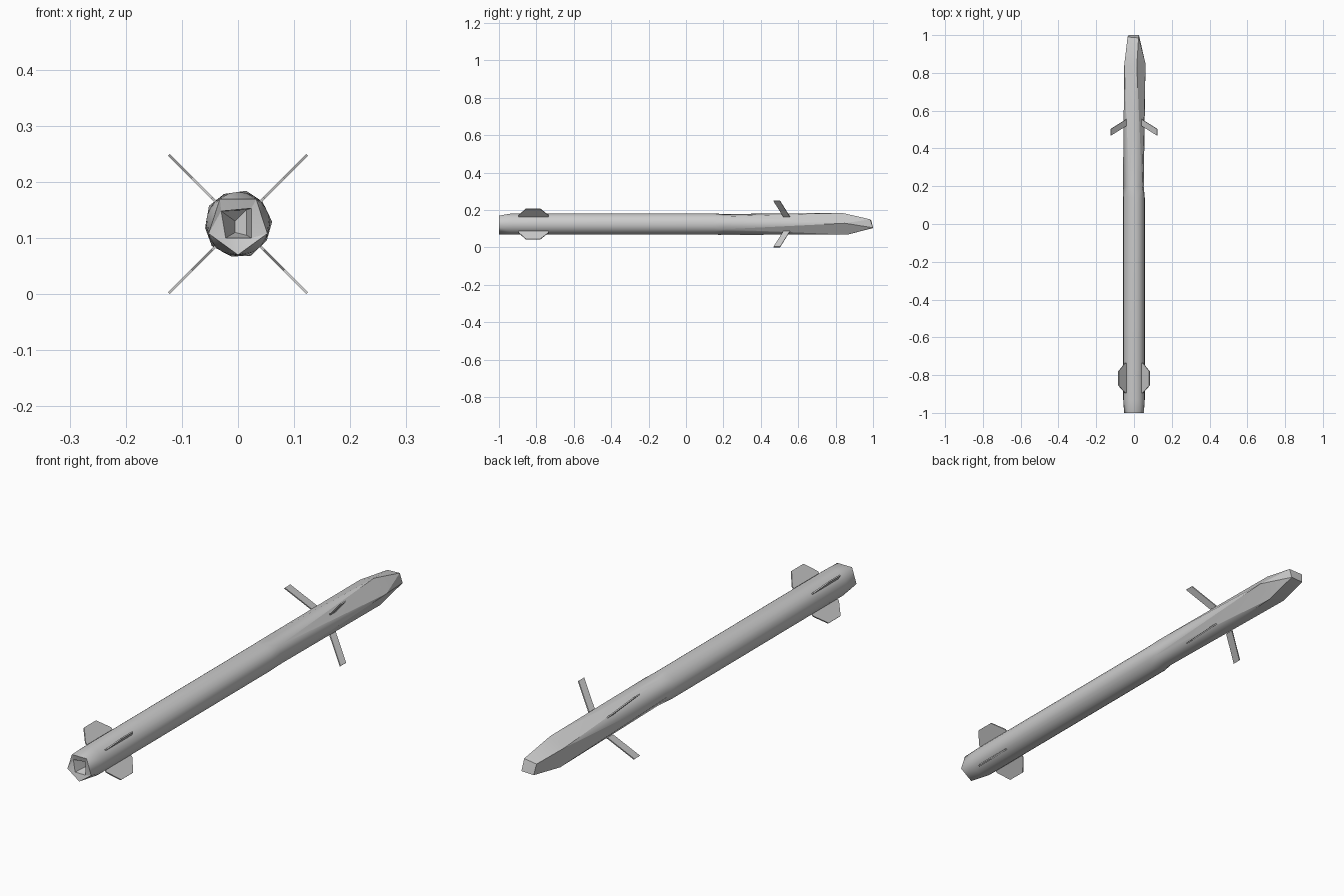
import bpy, bmesh, math
from mathutils import Vector

if "Cube" in bpy.data.objects:
    bpy.data.objects.remove(bpy.data.objects["Cube"])

CZ = 0.125  # height of the long axis


def ring(n, r, y, start=0.0):
    return [Vector((r * math.cos(math.radians(start) + 2 * math.pi * i / n), y,
                    CZ + r * math.sin(math.radians(start) + 2 * math.pi * i / n)))
            for i in range(n)]


def segment(bm, a, b, cap_b=False):
    """Skin two rings with their convex hull, leaving the end caps open."""
    tmp = bmesh.new()
    va = [tmp.verts.new(p) for p in a]
    vb = [tmp.verts.new(p) for p in b]
    bmesh.ops.convex_hull(tmp, input=va + vb)
    sa = {tuple(round(c, 5) for c in p) for p in a}
    sb = {tuple(round(c, 5) for c in p) for p in b}
    for f in tmp.faces:
        pts = [v.co.copy() for v in f.verts]
        keys = {tuple(round(c, 5) for c in p) for p in pts}
        if keys <= sa or (keys <= sb and not cap_b):
            continue
        bm.faces.new([bm.verts.new(p) for p in pts])
    tmp.free()


def finish(bm, name):
    bmesh.ops.remove_doubles(bm, verts=bm.verts, dist=1e-4)
    bmesh.ops.recalc_face_normals(bm, faces=bm.faces)
    me = bpy.data.meshes.new(name)
    bm.to_mesh(me)
    bm.free()
    ob = bpy.data.objects.new(name, me)
    bpy.context.collection.objects.link(ob)
    return ob


# Body: recessed nozzle, five-sided tail, round tube, twisted five-sided nose
nozzle_in = [Vector((x, -0.95, z)) for x, z in
             ((-0.005, 0.11), (0.015, 0.105), (0.015, 0.15), (-0.005, 0.13))]
nozzle_lip = [Vector((x, -0.995, z)) for x, z in
              ((-0.022, 0.10), (0.024, 0.10), (0.024, 0.153), (-0.03, 0.148))]
tail = ring(5, 0.055, -1.0, 54)
tube_back = ring(24, 0.057, -0.93)
tube_front = ring(24, 0.057, 0.14)
collar = ring(5, 0.059, 0.2, 43)
shoulder = ring(5, 0.061, 0.85, 76)
for p in shoulder:
    p.y += (CZ - p.z) * 0.25
tip = [Vector(p) for p in ((-0.034, 0.99, 0.145), (0.024, 0.985, 0.15),
                           (0.026, 1.0, 0.105), (-0.028, 1.0, 0.103))]

bm = bmesh.new()
segment(bm, nozzle_lip, nozzle_in, cap_b=True)
segment(bm, tail, nozzle_lip)
segment(bm, tail, tube_back)
segment(bm, tube_back, tube_front)
segment(bm, tube_front, collar)
segment(bm, collar, shoulder)
segment(bm, shoulder, tip, cap_b=True)
body = finish(bm, "body")
bpy.context.view_layer.objects.active = body
body.select_set(True)
bpy.ops.object.shade_smooth_by_angle(angle=math.radians(20))


# Fins: flat plates given as (distance from axis, y), set on the diagonals
def fin(name, outline, angle, t=0.005):
    out = Vector((math.cos(angle), 0, math.sin(angle)))
    side = Vector((-math.sin(angle), 0, math.cos(angle))) * t / 2
    base = [out * r + Vector((0, y, CZ)) for r, y in outline]
    bm = bmesh.new()
    lo = [bm.verts.new(p - side) for p in base]
    hi = [bm.verts.new(p + side) for p in base]
    bm.faces.new(lo)
    bm.faces.new(hi[::-1])
    for i in range(len(base)):
        j = (i + 1) % len(base)
        bm.faces.new((lo[i], lo[j], hi[j], hi[i]))
    finish(bm, name)


front_fin = ((0.057, 0.55), (0.174, 0.507), (0.174, 0.468), (0.067, 0.505), (0.057, 0.53))
front_fin = ((0.057, 0.555), (0.068, 0.55), (0.174, 0.503), (0.174, 0.468), (0.057, 0.52))
rear_fin = ((0.057, -0.735), (0.066, -0.735), (0.116, -0.78), (0.116, -0.855),
            (0.066, -0.895), (0.057, -0.895))
for i in range(4):
    a = math.radians(45 + 90 * i)
    fin(f"front_fin_{i + 1}", front_fin, a)
    fin(f"rear_fin_{i + 1}", rear_fin, a)
